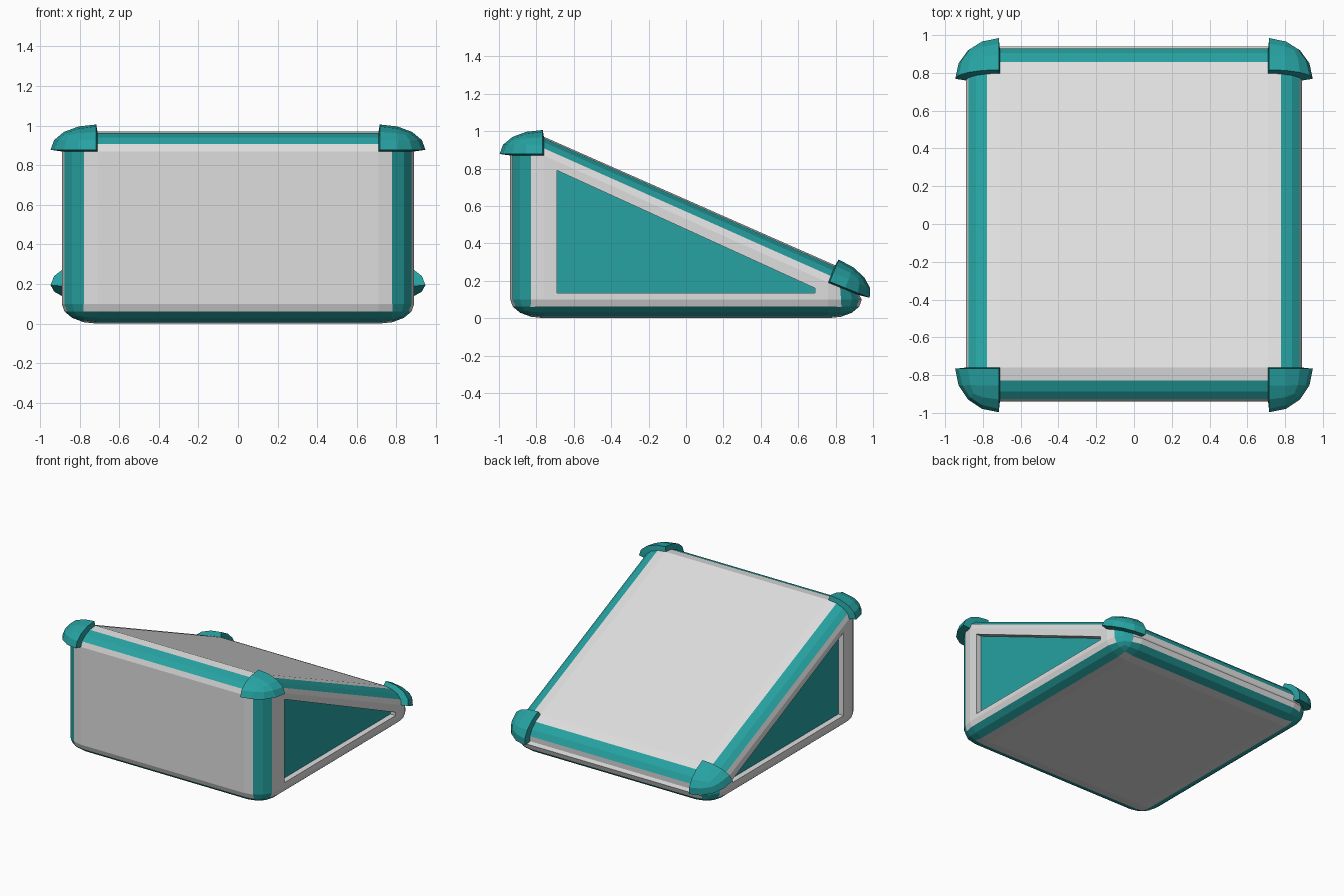
import bpy, bmesh, math
from mathutils import Matrix, Vector

if "Cube" in bpy.data.objects:
    bpy.data.objects.remove(bpy.data.objects["Cube"])

HALF_X, HALF_Y, HEIGHT = 0.89, 0.94, 0.97
ROUND, ROUND_Z = 0.18, 0.10            # edge rounding across and in height
CX, CY, CZ = HALF_X - ROUND, HALF_Y - ROUND, HEIGHT - ROUND_Z
BACK_Z, TILT = 0.19, math.radians(-22)  # lowered, tilted back edge


def make_material(name, color):
    mat = bpy.data.materials.new(name)
    mat.use_nodes = True
    mat.diffuse_color = (*color, 1)
    mat.node_tree.nodes["Principled BSDF"].inputs["Base Color"].default_value = (*color, 1)
    return mat


GREY = make_material("light grey", (0.73, 0.73, 0.73))
TEAL = make_material("teal", (0.02, 0.36, 0.36))


def rounded_box():
    """Rounded box, with the middle bands of each rounded edge in teal."""
    bm = bmesh.new()
    stretch = ROUND / ROUND_Z
    bmesh.ops.create_cube(bm, size=2)
    for v in bm.verts:
        v.co = (v.co.x * HALF_X, v.co.y * HALF_Y, (v.co.z + 1) * HEIGHT * stretch / 2)
    bmesh.ops.bevel(bm, geom=bm.edges[:], offset=ROUND, segments=4,
                    profile=0.5, affect='EDGES')
    bm.normal_update()
    for f in bm.faces:
        f.material_index = int(max(abs(c) for c in f.normal) < 0.93)
    for v in bm.verts:
        v.co.z /= stretch
    return bm


def lower_back(bm):
    """Turn the upper back edge down to make the wedge."""
    turn = Matrix.Rotation(TILT, 3, 'X')
    pivot = Vector((0, CY, CZ))
    for v in bm.verts:
        if v.co.y > 0 and v.co.z > HEIGHT / 2:
            v.co = turn @ (v.co - pivot) + Vector((0, CY, BACK_Z))


def finish(bm, name):
    bmesh.ops.recalc_face_normals(bm, faces=bm.faces[:])
    mesh = bpy.data.meshes.new(name)
    bm.to_mesh(mesh)
    bm.free()
    mesh.materials.append(GREY)
    mesh.materials.append(TEAL)
    obj = bpy.data.objects.new(name, mesh)
    bpy.context.collection.objects.link(obj)
    return obj


# Wedge body with a recessed teal panel in each side
body = rounded_box()
lower_back(body)
body.normal_update()
sides = [f for f in body.faces if abs(f.normal.x) > 0.999 and f.calc_area() > 0.3]
for side in sides:
    bmesh.ops.inset_individual(body, faces=[side], thickness=0.03)
    middle = side.calc_center_median()
    for v in side.verts:
        front = v.co.y < 0
        upper = v.co.z > (0.4 if front else 0.145)
        v.co.y = -0.69 if front else 0.69
        v.co.z = (0.79 if front else 0.16) if upper else 0.135
    bmesh.ops.inset_individual(body, faces=[side], thickness=0, depth=0)
    for v in side.verts:
        v.co.x -= math.copysign(0.045, middle.x)
    side.material_index = 1
finish(body, "wedge_body")


# Corner guards: thick shells over the four upper corners
def corner_guard(name, sy):
    bm = rounded_box()

    def on_corner(f):
        c = f.calc_center_median()
        return c.x > CX and c.y * sy > CY and c.z > CZ

    bmesh.ops.delete(bm, geom=[f for f in bm.faces if not on_corner(f)], context='FACES')
    shell = bmesh.ops.extrude_face_region(bm, geom=bm.faces[:])["geom"]
    centre = Vector((CX, sy * CY, CZ))
    shift = Vector((0.006, sy * 0.006, 0.008))
    for v in shell:
        if isinstance(v, bmesh.types.BMVert):
            v.co = centre + (v.co - centre) * 1.28 + shift
    lower_back(bm)
    for f in bm.faces:
        f.material_index = 1
    guard = finish(bm, name)
    guard.modifiers.new("Mirror", 'MIRROR').use_mirror_merge = False


corner_guard("front_corner_guards", -1)
corner_guard("back_corner_guards", 1)
